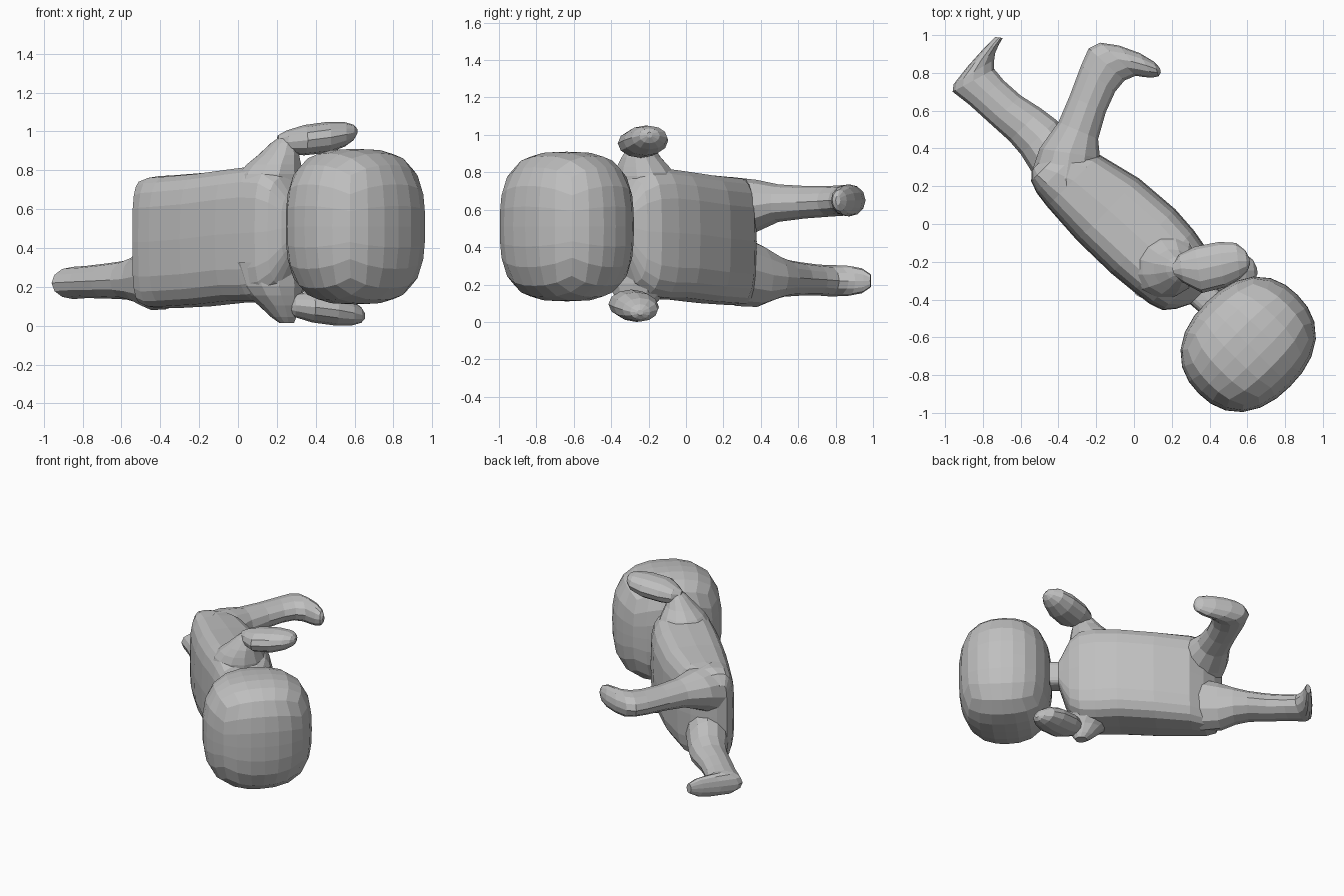
import bpy, bmesh, math
from mathutils import Vector

cube = bpy.data.objects.get("Cube")
if cube:
    bpy.data.objects.remove(cube, do_unlink=True)

# One plain clay colour for the whole figure
clay = bpy.data.materials.new("clay_grey")
clay.use_nodes = True
clay.diffuse_color = (0.52, 0.52, 0.52, 1)
clay.node_tree.nodes["Principled BSDF"].inputs["Base Color"].default_value = clay.diffuse_color

UP = Vector((1, -1, 0)).normalized()     # pelvis to head, lying on its side
FRONT = Vector((1, 1, 0)).normalized()   # back to belly
Z = Vector((0, 0, 1))


def finish(name, bm):
    bmesh.ops.recalc_face_normals(bm, faces=bm.faces)
    mesh = bpy.data.meshes.new(name)
    bm.to_mesh(mesh)
    bm.free()
    mesh.materials.append(clay)
    obj = bpy.data.objects.new(name, mesh)
    bpy.context.collection.objects.link(obj)
    return obj


def power(value, p):
    return math.copysign(abs(value) ** (2 / p), value)


def loft(name, rings, sides=12, p=2):
    """Skin rounded sections, each given as (centre, half axis, half axis)."""
    bm = bmesh.new()
    loops = []
    for centre, u, v in rings:
        angles = [2 * math.pi * i / sides for i in range(sides)]
        loops.append([bm.verts.new(centre + u * power(math.cos(a), p) + v * power(math.sin(a), p))
                      for a in angles])
    for low, high in zip(loops, loops[1:]):
        for i in range(sides):
            j = (i + 1) % sides
            bm.faces.new((low[i], low[j], high[j], high[i]))
    bm.faces.new(loops[0])
    bm.faces.new(loops[-1])
    return finish(name, bm)


def limb(name, sections, mirror=None, shift=Vector()):
    """Sections: back edge x, y, front edge x, y, height, half thickness."""
    rings = []
    for ax, ay, bx, by, z, h in sections:
        z = z if mirror is None else mirror - z
        a, b = Vector((ax, ay, z)) + shift, Vector((bx, by, z)) + shift
        rings.append(((a + b) / 2, (b - a) / 2, Z * h))
    return loft(name, rings)


# Torso and neck: position along the body, back, belly, low side, high side
torso = [(-.585, -.18, -.11, .2, .68), (-.545, -.225, -.03, .11, .75),
         (-.48, -.248, .055, .09, .77), (-.39, -.26, .13, .09, .775),
         (-.15, -.275, .19, .1, .79), (.1, -.27, .21, .12, .815),
         (.25, -.255, .2, .12, .83), (.36, -.24, .18, .14, .82),
         (.43, -.215, .14, .2, .77), (.475, -.16, .1, .32, .68),
         (.51, -.09, .07, .43, .61), (.64, -.08, .07, .43, .61)]
loft("torso", [(UP * s + FRONT * (b + f) / 2 + Z * (lo + hi) / 2,
                FRONT * (f - b) / 2, Z * (hi - lo) / 2)
               for s, b, f, lo, hi in torso], sides=20, p=3.6)

# Head: a subdivided block, nearly round in profile and boxier across
bm = bmesh.new()
bmesh.ops.create_cube(bm, size=2)
bmesh.ops.subdivide_edges(bm, edges=bm.edges[:], cuts=5, use_grid_fill=True)
for vert in bm.verts:
    d = Vector([math.tan(c * math.pi / 4) for c in vert.co])
    profile = (abs(d.x) ** 2.3 + abs(d.y) ** 2.3) ** (1 / 2.3)
    d /= (profile ** 3 + abs(d.z) ** 3) ** (1 / 3)
    vert.co = UP * (.878 + .315 * d.x) + FRONT * (-.023 + .37 * d.y) + Z * (.51 + .4 * d.z)
finish("head", bm)

# Legs with feet, the left one swung forward
limb("left_leg", [
    (-.5, .16, -.2, .12, .57, .195), (-.54, .28, -.18, .2, .585, .19),
    (-.5, .4, -.18, .35, .62, .14), (-.4, .54, -.19, .45, .635, .1),
    (-.34, .68, -.15, .59, .64, .087), (-.28, .84, -.1, .7, .645, .082),
    (-.24, .93, -.05, .76, .65, .082), (-.18, .96, .01, .785, .65, .086),
    (-.08, .945, .05, .778, .65, .084), (.03, .905, .095, .775, .65, .077),
    (.105, .86, .13, .782, .65, .057), (.138, .825, .142, .8, .65, .025)])
limb("right_leg", [
    (-.48, .17, -.25, .36, .28, .195), (-.55, .29, -.34, .47, .25, .17),
    (-.6, .37, -.41, .55, .24, .125), (-.66, .44, -.49, .61, .235, .1),
    (-.76, .53, -.6, .68, .23, .09), (-.87, .63, -.69, .76, .225, .083),
    (-.96, .7, -.74, .82, .22, .083), (-.955, .74, -.74, .87, .22, .083),
    (-.88, .835, -.735, .905, .22, .08), (-.795, .93, -.715, .95, .22, .067),
    (-.735, .99, -.695, .985, .22, .035)])

# Mitten arms and the shoulders that carry them
arm = [(.21, -.27, .2, -.22, .945, .035), (.26, -.31, .24, -.16, .945, .06),
       (.36, -.365, .32, -.12, .955, .078), (.48, -.335, .45, -.095, .97, .08),
       (.56, -.29, .54, -.1, .985, .063), (.6, -.25, .59, -.14, .995, .04),
       (.615, -.21, .61, -.18, 1, .015)]
shoulder = [(.155, -.21, .66, .18, .205), (.17, -.22, .78, .17, .175),
            (.185, -.23, .83, .145, .145), (.21, -.24, .88, .11, .105),
            (.235, -.24, .94, .07, .065), (.25, -.24, .97, .04, .04)]
limb("left_arm", arm)
limb("right_arm", arm, 1.05, Vector((.04, -.05, 0)))
loft("left_shoulder", [(Vector((x, y, z)), UP * u, FRONT * v) for x, y, z, u, v in shoulder])
loft("right_shoulder", [(Vector((x, y - .02, .985 - z)), UP * u, FRONT * v)
                        for x, y, z, u, v in shoulder])
